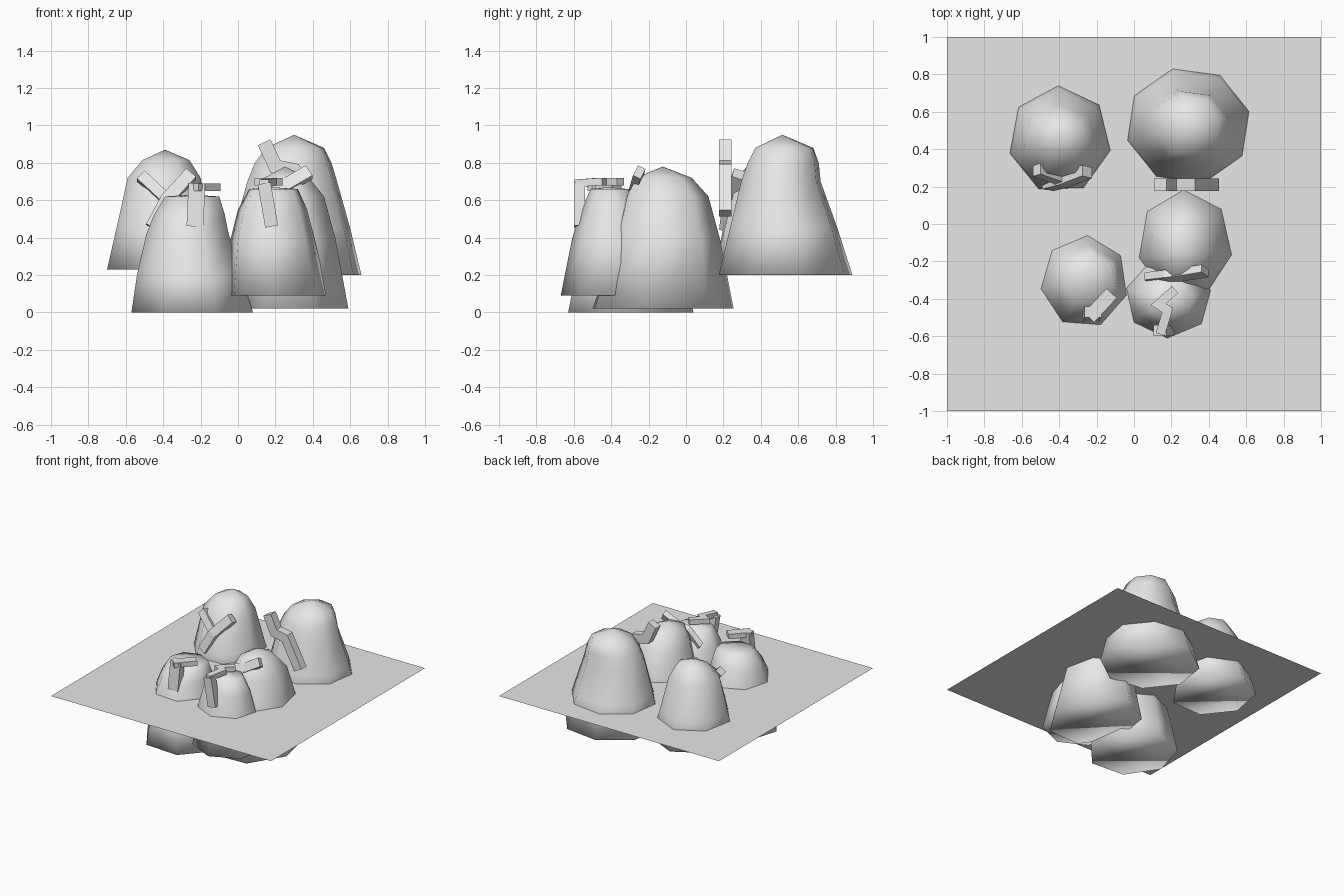
import bpy, bmesh, math
from mathutils import Vector

if "Cube" in bpy.data.objects:
    bpy.data.objects.remove(bpy.data.objects["Cube"])

stone = bpy.data.materials.new("pale grey")
stone.diffuse_color = (0.8, 0.8, 0.8, 1)
stone.use_nodes = True
stone.node_tree.nodes["Principled BSDF"].inputs["Base Color"].default_value = stone.diffuse_color


def finish(name, bm, smooth):
    bmesh.ops.recalc_face_normals(bm, faces=bm.faces)
    me = bpy.data.meshes.new(name)
    for f in bm.faces:
        f.smooth = smooth
    bm.to_mesh(me)
    bm.free()
    me.materials.append(stone)
    ob = bpy.data.objects.new(name, me)
    bpy.context.collection.objects.link(ob)
    return ob


def rock(name, sides, phase, apex, rings):
    """Faceted boulder; each ring is (z, x0, x1, y0, y1)."""
    unit = [(math.cos(phase + math.tau * i / sides), math.sin(phase + math.tau * i / sides))
            for i in range(sides)]
    ux, uy = [u[0] for u in unit], [u[1] for u in unit]
    bm = bmesh.new()
    loops = []
    for z, x0, x1, y0, y1 in rings:
        loops.append([bm.verts.new((
            x0 + (x1 - x0) * (x - min(ux)) / (max(ux) - min(ux)),
            y0 + (y1 - y0) * (y - min(uy)) / (max(uy) - min(uy)), z)) for x, y in unit])
    for a, b in zip(loops, loops[1:]):
        for i in range(sides):
            j = (i + 1) % sides
            bm.faces.new((a[i], a[j], b[j], b[i]))
    tip = bm.verts.new(apex)
    for i in range(sides):
        bm.faces.new((loops[-1][i], loops[-1][(i + 1) % sides], tip))
    bm.faces.new(loops[0][::-1])
    return finish(name, bm, True)


def strip(name, normal, width, thick, path):
    """Bent flat bar following a path, with its wide side facing the normal."""
    n = Vector(normal).normalized()
    pts = [Vector(p) for p in path]
    perps = [n.cross(q - p).normalized() for p, q in zip(pts, pts[1:])]
    bm = bmesh.new()
    sections = []
    for i, p in enumerate(pts):
        a, b = perps[max(i - 1, 0)], perps[min(i, len(perps) - 1)]
        m = (a + b).normalized()
        off = m * (width / 2 / max(m.dot(a), 0.6))
        t = n * thick / 2
        sections.append([bm.verts.new(p + v) for v in (off + t, off - t, -off - t, -off + t)])
    for a, b in zip(sections, sections[1:]):
        for i in range(4):
            j = (i + 1) % 4
            bm.faces.new((a[i], a[j], b[j], b[i]))
    bm.faces.new(sections[0])
    bm.faces.new(sections[-1][::-1])
    return finish(name, bm, False)


# Flat surface the rocks poke through
bm = bmesh.new()
bmesh.ops.create_grid(bm, x_segments=1, y_segments=1, size=1)
bmesh.ops.translate(bm, verts=bm.verts, vec=(0, 0, 0.39))
finish("water_surface", bm, False)

# Rocks
rock("front_left_rock", 7, 1.5, (-0.25, -0.28, 0.63), [
    (0.0, -0.57, 0.08, -0.63, 0.04), (0.2, -0.54, 0.02, -0.59, -0.01),
    (0.42, -0.49, -0.05, -0.53, -0.07), (0.52, -0.45, -0.07, -0.49, -0.11),
    (0.62, -0.39, -0.10, -0.42, -0.16)])
rock("front_middle_rock", 7, 0.2, (0.18, -0.42, 0.67), [
    (0.09, -0.07, 0.48, -0.67, -0.14), (0.39, -0.04, 0.41, -0.61, -0.2),
    (0.55, 0.0, 0.37, -0.56, -0.25), (0.66, 0.06, 0.32, -0.51, -0.31)])
rock("middle_rock", 7, 1.6, (0.25, -0.125, 0.78), [
    (0.02, -0.05, 0.59, -0.5, 0.255), (0.4, 0.03, 0.52, -0.37, 0.18),
    (0.62, 0.08, 0.46, -0.32, 0.12), (0.72, 0.14, 0.38, -0.27, 0.03)])
rock("back_right_rock", 8, 0.25, (0.3, 0.515, 0.95), [
    (0.2, -0.08, 0.66, 0.175, 0.89), (0.45, -0.02, 0.6, 0.235, 0.81),
    (0.7, 0.05, 0.53, 0.295, 0.72), (0.8, 0.09, 0.5, 0.33, 0.71),
    (0.88, 0.15, 0.46, 0.37, 0.68)])
rock("back_left_rock", 7, 1.6, (-0.39, 0.48, 0.87), [
    (0.23, -0.70, -0.09, 0.15, 0.79), (0.45, -0.65, -0.14, 0.2, 0.72),
    (0.72, -0.59, -0.2, 0.27, 0.64), (0.815, -0.51, -0.26, 0.36, 0.58)])

# Bent bars fixed on the rocks
strip("front_left_bar_top", (0, 0, 1), 0.075, 0.04, [(-0.24, -0.5, 0.67), (-0.12, -0.37, 0.67)])
strip("front_left_bar_drop", (0, -1, 0), 0.09, 0.06, [(-0.22, -0.47, 0.69), (-0.23, -0.49, 0.46)])
strip("front_middle_bar_top", (0, 0, 1), 0.05, 0.04,
      [(0.22, -0.35, 0.7), (0.13, -0.43, 0.7), (0.18, -0.46, 0.7), (0.14, -0.59, 0.69)])
strip("front_middle_bar_drop", (0, -1, 0), 0.07, 0.06, [(0.14, -0.57, 0.69), (0.18, -0.57, 0.46)])
strip("middle_bar", (0, -0.8, 0.4), 0.07, 0.045,
      [(0.08, -0.29, 0.55), (0.18, -0.28, 0.66), (0.26, -0.27, 0.68), (0.38, -0.25, 0.75)])
strip("back_right_bar", (0, -1, 0), 0.075, 0.065,
      [(0.14, 0.21, 0.91), (0.2, 0.21, 0.78), (0.3, 0.21, 0.76), (0.42, 0.21, 0.53)])
strip("back_left_bar", (0, -1, 0.3), 0.07, 0.06,
      [(-0.46, 0.21, 0.45), (-0.38, 0.23, 0.6), (-0.25, 0.28, 0.74)])
strip("back_left_bar_branch", (0, -1, 0.3), 0.06, 0.06,
      [(-0.38, 0.24, 0.6), (-0.52, 0.29, 0.73)])
